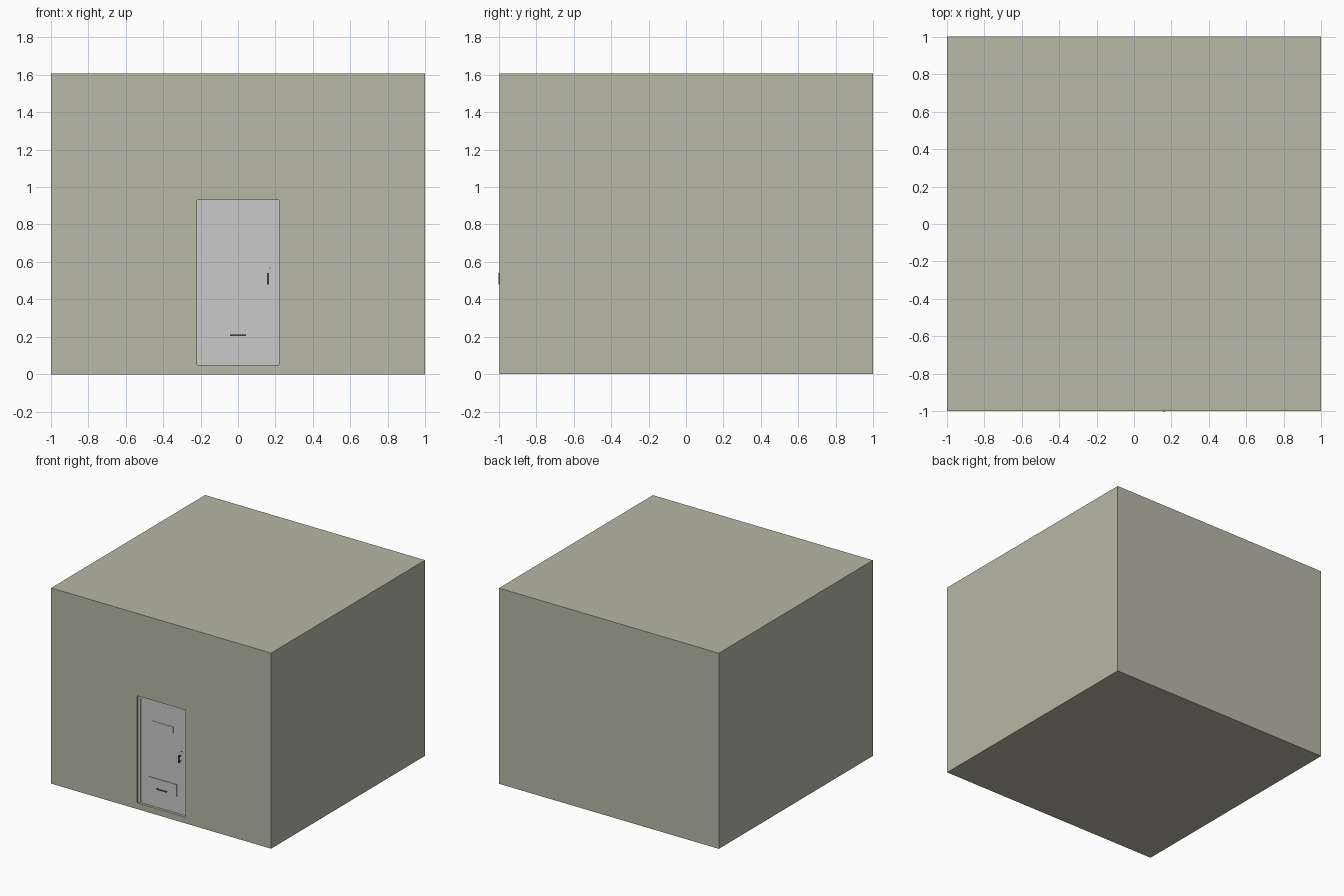
import bpy, bmesh
from mathutils import Matrix, Vector

if "Cube" in bpy.data.objects:
    bpy.data.objects.remove(bpy.data.objects["Cube"])


def material(name, rgb):
    m = bpy.data.materials.new(name)
    m.diffuse_color = (*rgb, 1)
    m.use_nodes = True
    m.node_tree.nodes["Principled BSDF"].inputs["Base Color"].default_value = m.diffuse_color
    return m


WALL = material("olive grey concrete", (0.475, 0.48, 0.382))
DOOR = material("light grey metal", (0.585, 0.585, 0.59))
DARK = material("dark grey metal", (0.12, 0.12, 0.12))


def box(name, x, y, z, mat):
    bm = bmesh.new()
    size = Vector((x[1] - x[0], y[1] - y[0], z[1] - z[0]))
    mid = Vector((sum(x), sum(y), sum(z))) / 2
    bmesh.ops.create_cube(bm, size=1, matrix=Matrix.Translation(mid) @ Matrix.Diagonal((*size, 1)))
    me = bpy.data.meshes.new(name)
    bm.to_mesh(me)
    bm.free()
    me.materials.append(mat)
    ob = bpy.data.objects.new(name, me)
    bpy.context.collection.objects.link(ob)
    return ob


FRONT, FACE, BACK = -0.997, -0.975, -0.96   # wall front, door face, recess back

# Solid block with a doorway recess
walls = box("walls", (-0.999, 0.999), (FRONT, 1.0), (0, 1.606), WALL)
cutter = box("doorway_cutter", (-0.22, 0.22), (-1.1, BACK), (0.05, 0.93), WALL)
cutter.hide_render = True
mod = walls.modifiers.new("doorway", 'BOOLEAN')
mod.operation = 'DIFFERENCE'
mod.solver = 'EXACT'
mod.object = cutter
bpy.context.view_layer.objects.active = walls
bpy.ops.object.modifier_apply(modifier=mod.name)
bpy.data.objects.remove(cutter)

# Door leaf and surrounding frame
box("door", (-0.2, 0.2), (FACE, BACK), (0.05, 0.91), DOOR)
for side, s in (("left", -1), ("right", 1)):
    box("frame_" + side, sorted((s * 0.2, s * 0.22)), (FACE - 0.006, BACK), (0.05, 0.93), DOOR)
box("frame_top", (-0.2, 0.2), (FACE - 0.006, BACK), (0.91, 0.93), DOOR)

# Viewing shutter and lower hatch plates
box("viewing_shutter", (-0.097, 0.097), (FACE - 0.004, FACE), (0.70, 0.75), DOOR)
box("lower_hatch", (-0.128, 0.128), (FACE - 0.005, FACE), (0.187, 0.285), DOOR)

# Door pull: grip with two stems, plus the lock above it
box("door_pull_grip", (0.155, 0.166), (-1.002, -0.994), (0.48, 0.54), DARK)
for i, z in enumerate((0.484, 0.528)):
    box(f"door_pull_stem_{i}", (0.156, 0.165), (-0.996, FACE), (z, z + 0.008), DARK)
box("lock", (0.167, 0.173), (FACE - 0.005, FACE), (0.565, 0.573), DARK)

# Hatch pull
box("hatch_pull_grip", (-0.043, 0.043), (-0.996, -0.99), (0.205, 0.212), DARK)
for i, x in enumerate((-0.043, 0.036)):
    box(f"hatch_pull_stem_{i}", (x, x + 0.007), (-0.992, FACE - 0.005), (0.205, 0.212), DARK)
